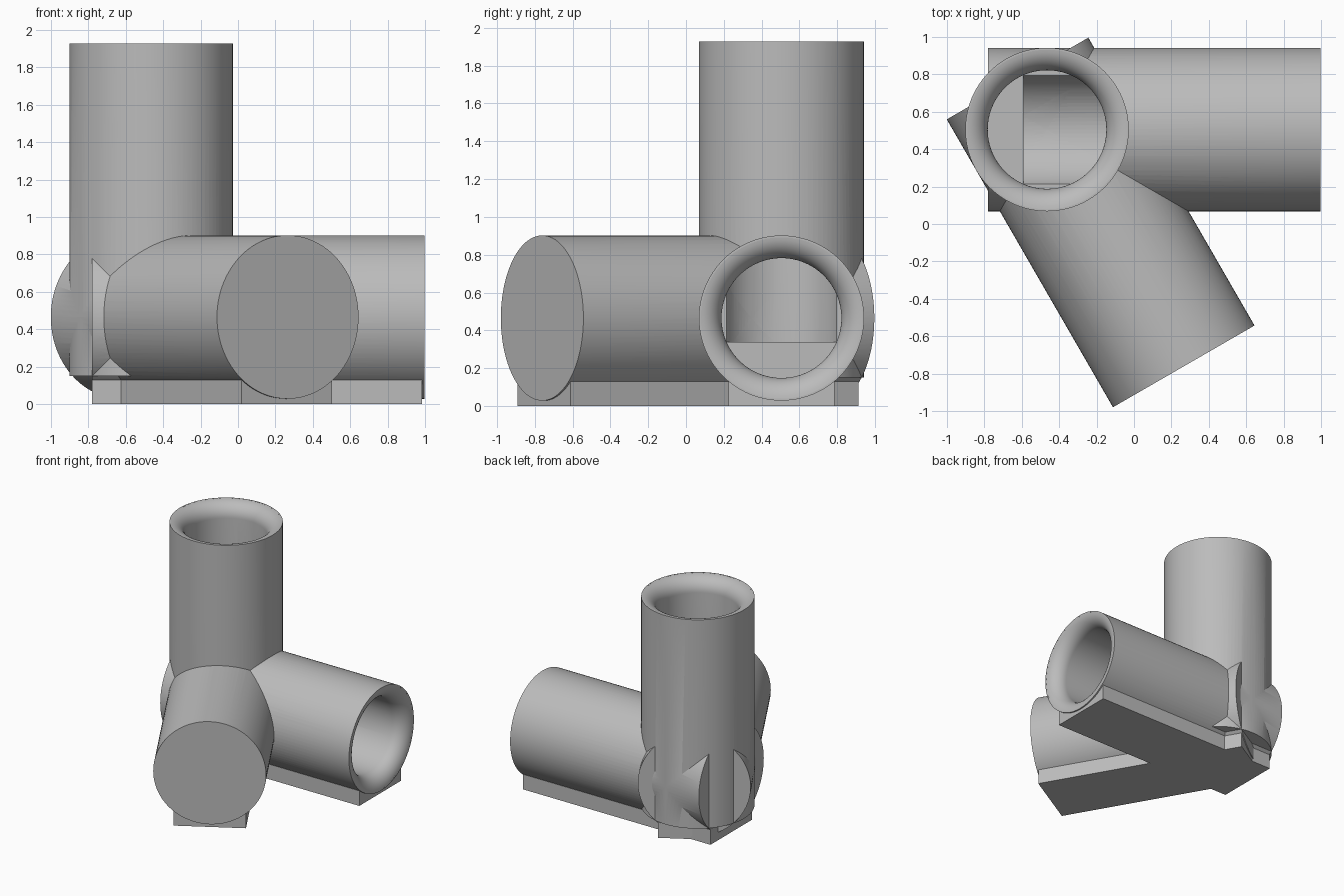
import bpy, bmesh, math
from mathutils import Matrix, Vector

if "Cube" in bpy.data.objects:
    bpy.data.objects.remove(bpy.data.objects["Cube"])

HUB = Vector((-0.465, 0.505, 0.465))
OUTER, INNER, LENGTH = 0.437, 0.317, 1.462
BACK, BORE_BACK, LIP = 0.315, 0.127, 0.12
STRIP_HALF, STRIP_TOP, STRIP_LENGTH = 0.28, 0.128, 1.45
SIDES = 96
ANGLED = math.radians(-60)
DIRECTIONS = [Vector((0, 0, 1)), Vector((1, 0, 0)),
              Vector((math.cos(ANGLED), math.sin(ANGLED), 0))]

grey = bpy.data.materials.new("plain_grey")
grey.use_nodes = True
grey.diffuse_color = (0.5, 0.5, 0.5, 1)
grey.node_tree.nodes["Principled BSDF"].inputs["Base Color"].default_value = (0.5, 0.5, 0.5, 1)


def add_object(name, bm):
    bmesh.ops.recalc_face_normals(bm, faces=bm.faces)
    mesh = bpy.data.meshes.new(name)
    bm.to_mesh(mesh)
    bm.free()
    mesh.materials.append(grey)
    obj = bpy.data.objects.new(name, mesh)
    bpy.context.collection.objects.link(obj)
    return obj


def revolve(name, profile, direction):
    """Turn a (radius, height) profile about an axis through the hub."""
    bm = bmesh.new()
    verts = [bm.verts.new((r, 0, h)) for r, h in profile]
    edges = [bm.edges.new(pair) for pair in zip(verts, verts[1:])]
    bmesh.ops.spin(bm, geom=verts + edges, cent=(0, 0, 0), axis=(0, 0, 1),
                   angle=math.tau, steps=SIDES, use_merge=False)
    bmesh.ops.remove_doubles(bm, verts=bm.verts, dist=1e-5)
    turn = direction.to_track_quat('Z', 'Y').to_matrix().to_4x4()
    bm.transform(Matrix.Translation(HUB) @ turn)
    return add_object(name, bm)


def strip(name, outline, angle):
    """Extrude a flat outline up from the ground."""
    bm = bmesh.new()
    face = bm.faces.new([bm.verts.new((x, y, 0)) for x, y in outline])
    top = bmesh.ops.extrude_face_region(bm, geom=[face])["geom"]
    bmesh.ops.translate(bm, vec=(0, 0, STRIP_TOP),
                        verts=[v for v in top if isinstance(v, bmesh.types.BMVert)])
    bm.transform(Matrix.Translation((HUB.x, HUB.y, 0)) @ Matrix.Rotation(angle, 4, 'Z'))
    return add_object(name, bm)


# Solid tubes and their rounded-mouth bores
tube_profile = [(0, -BACK), (OUTER, -BACK), (OUTER, LENGTH), (0, LENGTH)]
bore_profile = [(0, -BORE_BACK), (INNER, -BORE_BACK)]
for i in range(13):
    a = math.radians(85) * i / 12
    bore_profile.append((INNER + LIP * (1 - math.cos(a)),
                         LENGTH - LIP + LIP * math.sin(a)))
mouth = bore_profile[-1][0]
bore_profile += [(mouth, LENGTH + 0.1), (0, LENGTH + 0.1)]

tubes = [revolve("tube", tube_profile, d) for d in DIRECTIONS]
bores = [revolve("bore", bore_profile, d) for d in DIRECTIONS]

# Flat foot strips under the two lying tubes; the angled one has a trimmed corner
w = STRIP_HALF
feet = [
    strip("foot", [(-BACK, -w), (STRIP_LENGTH, -w), (STRIP_LENGTH, w), (-BACK, w)], 0),
    strip("foot", [(-0.145, -w), (STRIP_LENGTH, -w), (STRIP_LENGTH, w),
                   (-0.308, w), (-0.308, -0.182)], ANGLED),
]

# Join the solids, then cut the bores
body = tubes[0]
body.name = "three_way_pipe_connector"
helpers = tubes[1:] + feet + bores
for helper in helpers:
    helper.hide_render = True
    mod = body.modifiers.new("join_or_cut", 'BOOLEAN')
    mod.operation = 'DIFFERENCE' if helper in bores else 'UNION'
    mod.solver = 'EXACT'
    mod.object = helper

bpy.context.view_layer.update()
graph = bpy.context.evaluated_depsgraph_get()
result = bpy.data.meshes.new_from_object(body.evaluated_get(graph))
body.modifiers.clear()
body.data = result
for helper in helpers:
    bpy.data.objects.remove(helper)

# One material throughout, smooth walls with crisp edges
result.materials.clear()
result.materials.append(grey)
for poly in result.polygons:
    poly.material_index = 0
bpy.ops.object.select_all(action='DESELECT')
body.select_set(True)
bpy.context.view_layer.objects.active = body
bpy.ops.object.shade_smooth_by_angle(angle=math.radians(25))
